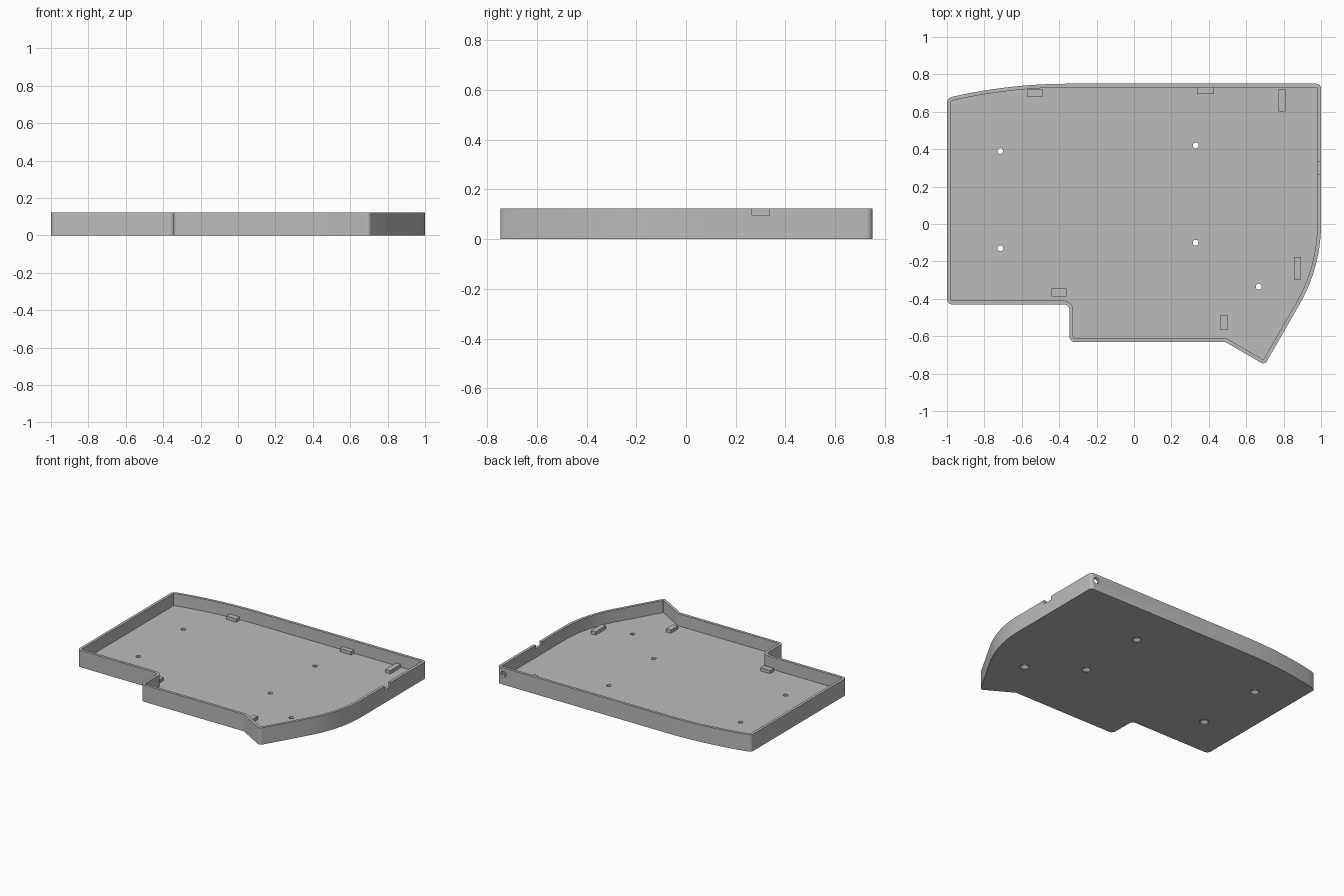
import bpy, bmesh, math
from mathutils import Vector

if "Cube" in bpy.data.objects:
    bpy.data.objects.remove(bpy.data.objects["Cube"], do_unlink=True)

HEIGHT, FLOOR, WALL = 0.123, 0.034, 0.02

grey = bpy.data.materials.new("plain grey")
grey.use_nodes = True
grey.diffuse_color = (0.5, 0.5, 0.5, 1)
grey.node_tree.nodes["Principled BSDF"].inputs["Base Color"].default_value = (0.5, 0.5, 0.5, 1)


def arc(cx, cy, r, a0, a1, n):
    steps = [math.radians(a0 + (a1 - a0) * i / n) for i in range(n + 1)]
    return [(Vector((cx + r * math.cos(a), cy + r * math.sin(a))), 0) for a in steps]


def round_corners(path, n=6):
    """Replace every point that has a radius with a fillet."""
    out = []
    for i, (p, r) in enumerate(path):
        if r == 0:
            out.append(p)
            continue
        a = (path[i - 1][0] - p).normalized()
        b = (path[(i + 1) % len(path)][0] - p).normalized()
        half = a.angle(b) / 2
        centre = p + (a + b).normalized() * r / math.sin(half)
        start = p + a * r / math.tan(half) - centre
        end = p + b * r / math.tan(half) - centre
        sweep = math.atan2(start.x * end.y - start.y * end.x, start.dot(end))
        for k in range(n + 1):
            t = sweep * k / n
            c, s = math.cos(t), math.sin(t)
            out.append(centre + Vector((start.x * c - start.y * s, start.x * s + start.y * c)))
    return out


def inset(points, d):
    """Mitred inward offset of a counter-clockwise outline."""
    out = []
    for i, p in enumerate(points):
        u = (p - points[i - 1]).normalized()
        v = (points[(i + 1) % len(points)] - p).normalized()
        n1, n2 = Vector((-u.y, u.x)), Vector((-v.y, v.x))
        out.append(p + (n1 + n2) * d / (1 + n1.dot(n2)))
    return out


def finish(bm, name):
    bmesh.ops.recalc_face_normals(bm, faces=bm.faces)
    mesh = bpy.data.meshes.new(name)
    bm.to_mesh(mesh)
    bm.free()
    mesh.materials.append(grey)
    obj = bpy.data.objects.new(name, mesh)
    bpy.context.collection.objects.link(obj)
    return obj


def box(name, x0, x1, y0, y1, z0, z1):
    bm = bmesh.new()
    bmesh.ops.create_cube(bm, size=1)
    for v in bm.verts:
        v.co = ((x0 + x1) / 2 + v.co.x * (x1 - x0),
                (y0 + y1) / 2 + v.co.y * (y1 - y0),
                (z0 + z1) / 2 + v.co.z * (z1 - z0))
    return finish(bm, name)


def lathe(name, profile, n=24):
    """Closed solid turned around z from (radius, z) pairs."""
    bm = bmesh.new()
    rings = [[bm.verts.new((r * math.cos(math.tau * k / n), r * math.sin(math.tau * k / n), z))
              for k in range(n)] for r, z in profile]
    for lo, hi in zip(rings, rings[1:]):
        for k in range(n):
            bm.faces.new((lo[k], lo[(k + 1) % n], hi[(k + 1) % n], hi[k]))
    bm.faces.new(rings[0])
    bm.faces.new(rings[-1])
    return finish(bm, name)


# Tray outline, counter-clockwise, as (point, corner radius)
V = Vector
path = [(V((-1, -0.43)), 0.03), (V((-0.345, -0.43)), 0.03), (V((-0.345, -0.632)), 0.03),
        (V((0.49, -0.632)), 0), (V((0.699, -0.753)), 0.022)]
path += arc(0.14, 0, 0.86, -30, 0, 14)            # bowed left side
path += [(V((1, 0.75)), 0.025)]
path += arc(-0.35, -2.05, 2.8, 90, 102.8, 12)     # bowed back edge
path += [(V((-1, 0.668)), 0.025)]
outer = round_corners(path)
inner = inset(outer, WALL)

# Tray shell: outer wall, rim, inner wall, floor
bm = bmesh.new()
loops = [[bm.verts.new((p.x, p.y, z)) for p in pts]
         for pts, z in ((outer, 0), (outer, HEIGHT), (inner, HEIGHT), (inner, FLOOR))]
count = len(outer)
for a, b in zip(loops, loops[1:]):
    for k in range(count):
        bm.faces.new((a[k], a[(k + 1) % count], b[(k + 1) % count], b[k]))
bm.faces.new(loops[0])
bm.faces.new(loops[-1])
tray = finish(bm, "tray")

# Countersunk screw holes, cable hole at the back, notch in the left wall
cutters = []
for x, y in ((-0.715, 0.39), (0.33, 0.42), (-0.715, -0.13), (0.33, -0.1), (0.667, -0.335)):
    c = lathe("screw_hole_cutter", [(0.032, -0.02), (0.032, 0.004), (0.016, 0.02), (0.016, 0.08)])
    c.location = (x, y, 0)
    cutters.append(c)
cable = lathe("cable_hole_cutter", [(0.022, -0.05), (0.022, 0.05)])
cable.location = (0.953, 0.75, 0.075)
cable.rotation_euler.x = math.pi / 2
cutters += [cable, box("notch_cutter", 0.94, 1.05, 0.265, 0.335, 0.095, 0.2)]

bpy.context.view_layer.objects.active = tray
for c in cutters:
    mod = tray.modifiers.new("cut", "BOOLEAN")
    mod.operation, mod.solver, mod.object = "DIFFERENCE", "EXACT", c
    bpy.ops.object.modifier_apply(modifier=mod.name)
for c in cutters:
    bpy.data.objects.remove(c, do_unlink=True)

bpy.ops.object.select_all(action="DESELECT")
tray.select_set(True)
bpy.ops.object.shade_smooth_by_angle(angle=math.radians(25))

# Small locating blocks on the floor
blocks = (("back_right", -0.53, 0.7, 0.08, 0.04), ("back_left", 0.383, 0.716, 0.092, 0.04),
          ("corner", 0.792, 0.662, 0.038, 0.122), ("left_side", 0.874, -0.236, 0.038, 0.12),
          ("front_left", 0.482, -0.526, 0.038, 0.08), ("front_right", -0.4, -0.366, 0.08, 0.042))
for name, x, y, w, d in blocks:
    box(name + "_block", x - w / 2, x + w / 2, y - d / 2, y + d / 2, FLOOR - 0.005, 0.058)
